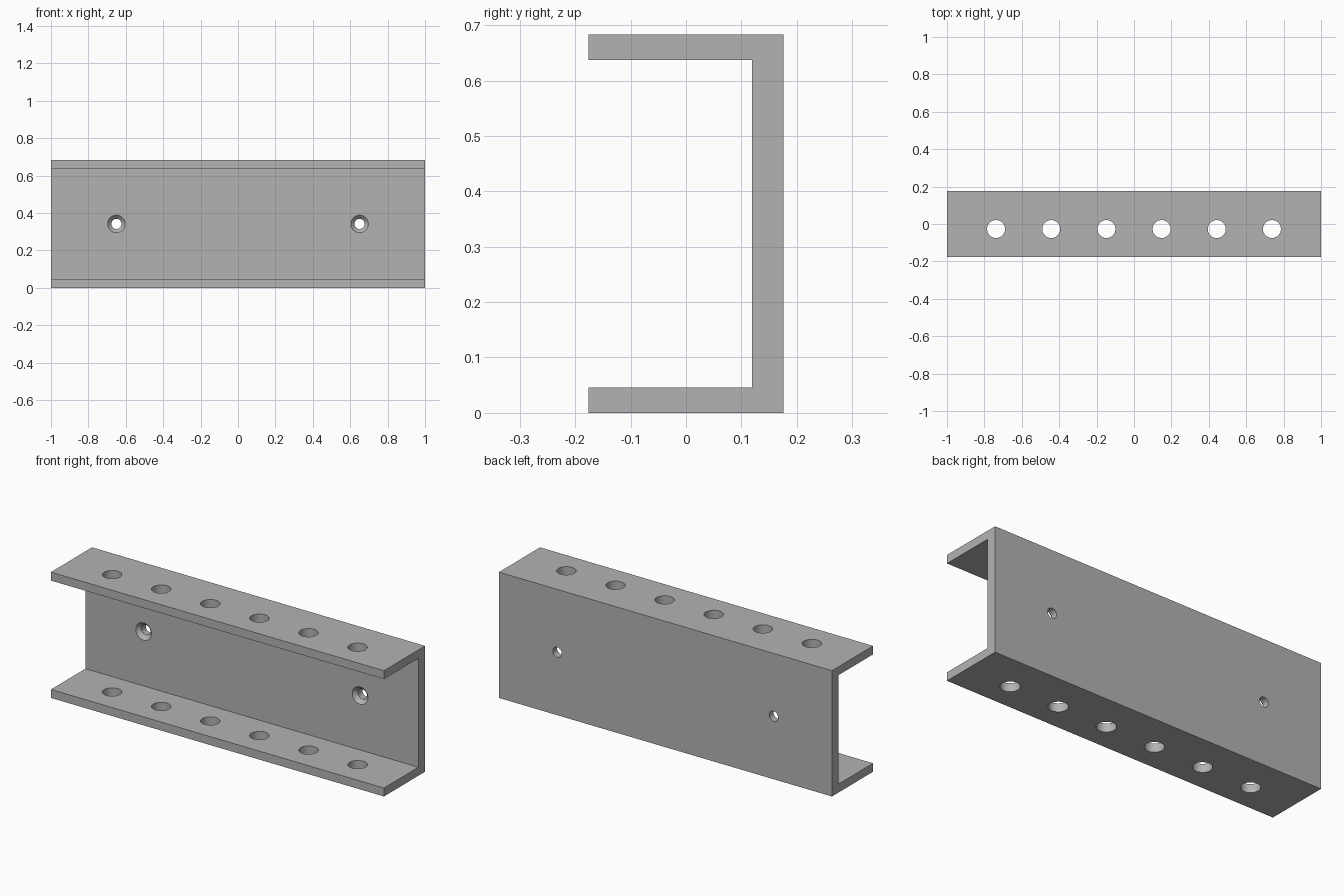
import bpy
import bmesh
from math import cos, sin, tau

cube = bpy.data.objects.get("Cube")
if cube:
    bpy.data.objects.remove(cube, do_unlink=True)

LENGTH, DEPTH, HEIGHT = 2.0, 0.352, 0.683
FLANGE, WEB = 0.046, 0.057
FRONT, BACK = -DEPTH / 2, DEPTH / 2
INNER = BACK - WEB

grey = bpy.data.materials.new("grey_metal")
grey.use_nodes = True
colour = (0.45, 0.45, 0.45, 1)
grey.diffuse_color = colour
grey.node_tree.nodes["Principled BSDF"].inputs["Base Color"].default_value = colour


def make_object(name, bm):
    bmesh.ops.recalc_face_normals(bm, faces=bm.faces)
    mesh = bpy.data.meshes.new(name)
    bm.to_mesh(mesh)
    bm.free()
    mesh.materials.append(grey)
    obj = bpy.data.objects.new(name, mesh)
    bpy.context.collection.objects.link(obj)
    return obj


def add_turned(bm, profile, place, sides=48):
    """Add a capped solid of rings (radius, distance along the axis)."""
    rings = []
    for radius, along in profile:
        angles = [tau * i / sides for i in range(sides)]
        rings.append([bm.verts.new(place(radius * cos(a), radius * sin(a), along))
                      for a in angles])
    for low, high in zip(rings, rings[1:]):
        for i in range(sides):
            j = (i + 1) % sides
            bm.faces.new((low[i], low[j], high[j], high[i]))
    bm.faces.new(rings[0])
    bm.faces.new(rings[-1])


# Channel: C-shaped section extruded along x
bm = bmesh.new()
section = [(FRONT, 0), (BACK, 0), (BACK, HEIGHT), (FRONT, HEIGHT),
           (FRONT, HEIGHT - FLANGE), (INNER, HEIGHT - FLANGE),
           (INNER, FLANGE), (FRONT, FLANGE)]
face = bm.faces.new([bm.verts.new((-LENGTH / 2, y, z)) for y, z in section])
swept = bmesh.ops.extrude_face_region(bm, geom=[face])["geom"]
bmesh.ops.translate(bm, vec=(LENGTH, 0, 0),
                    verts=[v for v in swept if isinstance(v, bmesh.types.BMVert)])
channel = make_object("channel", bm)

# Cutters: six vertical holes through both flanges, two countersunk web holes
bm = bmesh.new()
for n in range(6):
    x = (n - 2.5) * 0.295
    add_turned(bm, [(0.048, -0.1), (0.048, HEIGHT + 0.1)],
               lambda u, v, w, x=x: (x + u, v - 0.027, w))
for x in (-0.65, 0.65):
    add_turned(bm, [(0.047, INNER - 0.03), (0.047, INNER),
                    (0.027, INNER + 0.02), (0.027, BACK + 0.05)],
               lambda u, v, w, x=x: (x + u, w, HEIGHT / 2 + v))
cutter = make_object("hole_cutter", bm)
cutter.hide_render = True

# Cut the holes, then drop the cutter
cut = channel.modifiers.new("holes", "BOOLEAN")
cut.operation = "DIFFERENCE"
cut.solver = "EXACT"
cut.object = cutter
bpy.ops.object.select_all(action="DESELECT")
channel.select_set(True)
bpy.context.view_layer.objects.active = channel
bpy.ops.object.modifier_apply(modifier=cut.name)
bpy.data.objects.remove(cutter, do_unlink=True)
bpy.ops.object.shade_smooth_by_angle(angle=0.5)
